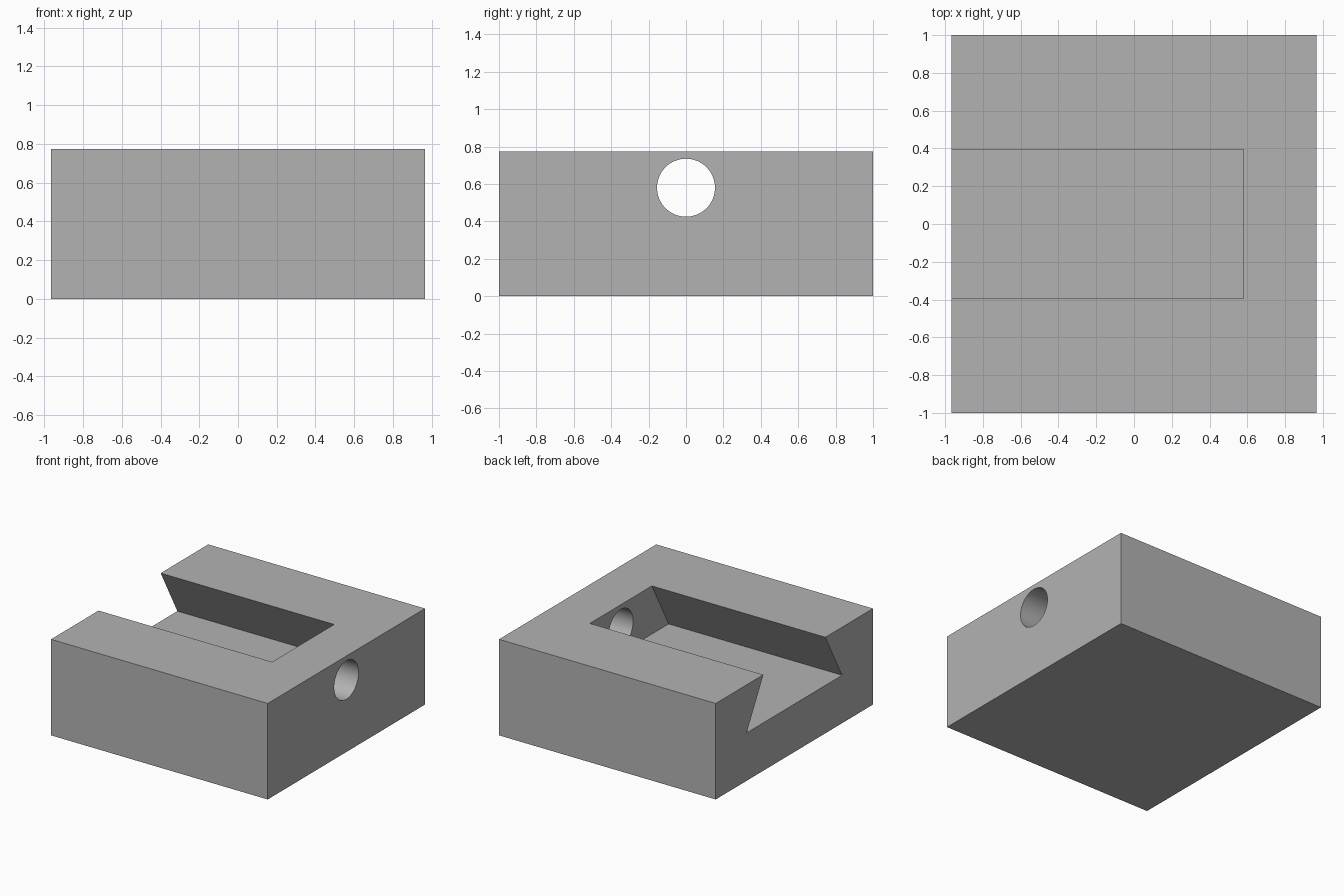
import bpy, bmesh, math

if "Cube" in bpy.data.objects:
    bpy.data.objects.remove(bpy.data.objects["Cube"], do_unlink=True)

HALF_X, HALF_Y, HEIGHT = 0.965, 1.0, 0.773
SLOT_END, SLOT_FLOOR = 0.58, 0.386
SLOT_TOP, SLOT_BOTTOM = 0.395, 0.607      # half widths of the dovetail
HOLE_Z, HOLE_R = 0.58, 0.155

grey = bpy.data.materials.new("plain_grey")
grey.use_nodes = True
colour = (0.45, 0.45, 0.45, 1)
grey.diffuse_color = colour
grey.node_tree.nodes["Principled BSDF"].inputs["Base Color"].default_value = colour


def prism(name, profile, x0, x1):
    """Extrude a (y, z) profile along x."""
    bm = bmesh.new()
    face = bm.faces.new([bm.verts.new((x0, y, z)) for y, z in profile])
    ext = bmesh.ops.extrude_face_region(bm, geom=[face])
    verts = [v for v in ext["geom"] if isinstance(v, bmesh.types.BMVert)]
    bmesh.ops.translate(bm, verts=verts, vec=(x1 - x0, 0, 0))
    bmesh.ops.recalc_face_normals(bm, faces=bm.faces)
    mesh = bpy.data.meshes.new(name)
    bm.to_mesh(mesh)
    bm.free()
    mesh.materials.append(grey)
    obj = bpy.data.objects.new(name, mesh)
    bpy.context.collection.objects.link(obj)
    return obj


# Solid block
block = prism("slotted_block", [(-HALF_Y, 0), (HALF_Y, 0), (HALF_Y, HEIGHT), (-HALF_Y, HEIGHT)],
              -HALF_X, HALF_X)

# Dovetail slot, open on one side; its slopes continue above the top face
over = 0.1
slope = (SLOT_BOTTOM - SLOT_TOP) / (HEIGHT - SLOT_FLOOR)
upper = SLOT_TOP - slope * over
slot = prism("slot_cutter", [(-SLOT_BOTTOM, SLOT_FLOOR), (SLOT_BOTTOM, SLOT_FLOOR),
                             (upper, HEIGHT + over), (-upper, HEIGHT + over)],
             -HALF_X - over, SLOT_END)

# Round hole through the end wall
sides = 64
circle = [(HOLE_R * math.cos(math.tau * i / sides), HOLE_Z + HOLE_R * math.sin(math.tau * i / sides))
          for i in range(sides)]
hole = prism("hole_cutter", circle, SLOT_END - over, HALF_X + over)

# Cut, apply and tidy up
bpy.ops.object.select_all(action="DESELECT")
block.select_set(True)
bpy.context.view_layer.objects.active = block
for cutter in (slot, hole):
    cutter.hide_render = True
    mod = block.modifiers.new(cutter.name, "BOOLEAN")
    mod.operation = "DIFFERENCE"
    mod.solver = "EXACT"
    mod.object = cutter
    bpy.ops.object.modifier_apply(modifier=mod.name)
    bpy.data.objects.remove(cutter, do_unlink=True)

bpy.ops.object.shade_smooth_by_angle(angle=math.radians(30))
